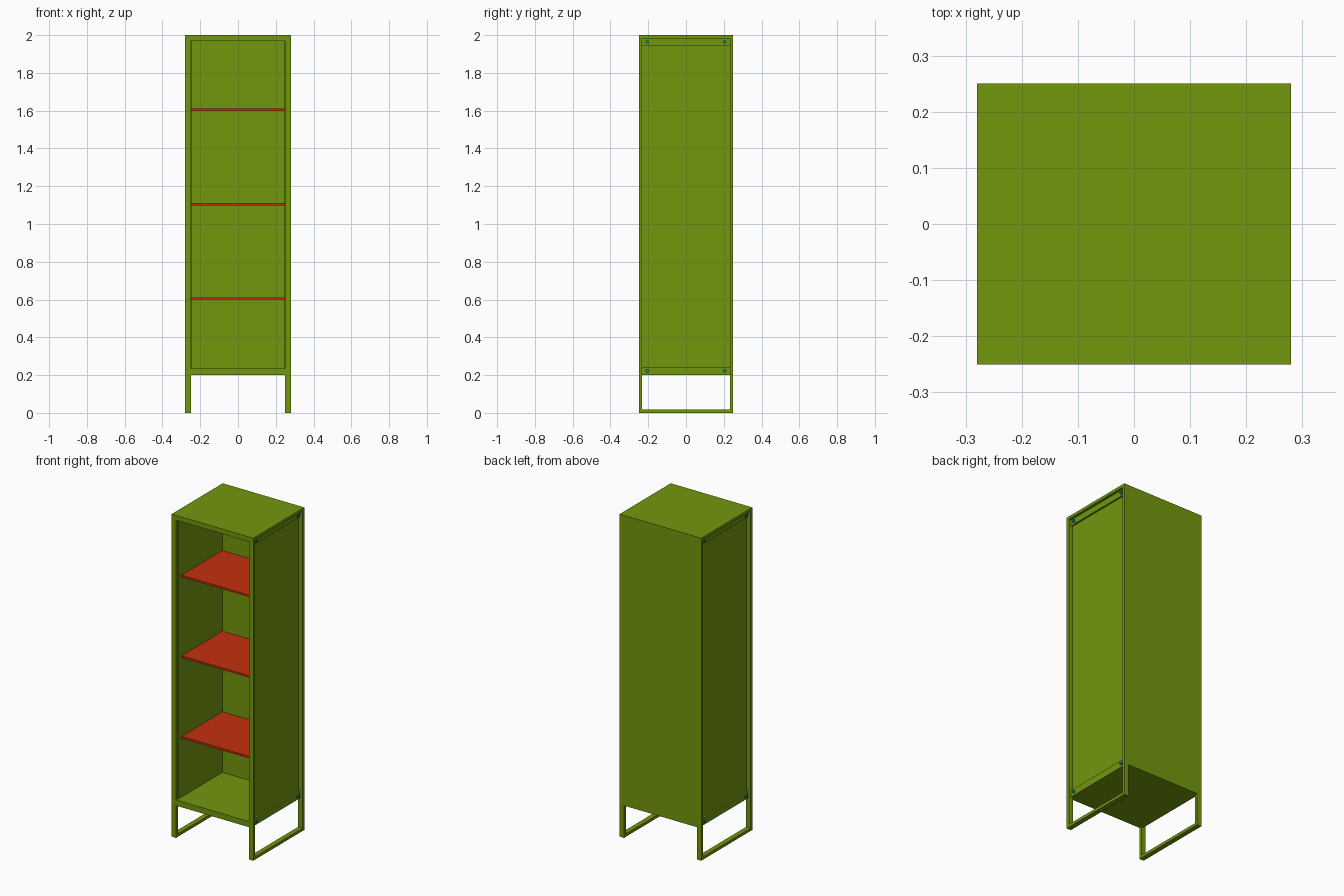
import bpy, bmesh, math
from mathutils import Matrix, Vector

if "Cube" in bpy.data.objects:
    bpy.data.objects.remove(bpy.data.objects["Cube"])


def material(name, rgb):
    m = bpy.data.materials.new(name)
    m.diffuse_color = (*rgb, 1)
    m.use_nodes = True
    m.node_tree.nodes["Principled BSDF"].inputs["Base Color"].default_value = m.diffuse_color
    return m


GREEN = material("green_paint", (0.17, 0.31, 0.004))
RED = material("red_shelf", (0.54, 0.03, 0.005))
CYAN = material("bolt_cyan", (0.0, 0.25, 0.3))


def finish(name, bm, mat):
    bmesh.ops.recalc_face_normals(bm, faces=bm.faces)
    me = bpy.data.meshes.new(name)
    bm.to_mesh(me)
    bm.free()
    me.materials.append(mat)
    ob = bpy.data.objects.new(name, me)
    bpy.context.collection.objects.link(ob)
    return ob


def box(name, x, y, z, mat=GREEN):
    """Box from (min, max) ranges on each axis."""
    bm = bmesh.new()
    size = [b - a for a, b in (x, y, z)]
    mid = Vector([(a + b) / 2 for a, b in (x, y, z)])
    bmesh.ops.create_cube(bm, size=1, matrix=Matrix.Translation(mid) @ Matrix.Diagonal((*size, 1)))
    return finish(name, bm, mat)


def ring(name, x, half_y, z, bar):
    """Closed rectangular tube frame standing in the y-z plane."""
    bm = bmesh.new()
    loops = []
    for px in x:
        for inset in (0, bar):
            h, lo, hi = half_y - inset, z[0] + inset, z[1] - inset
            loops.append([bm.verts.new((px, a, b)) for a, b in ((-h, lo), (h, lo), (h, hi), (-h, hi))])
    o0, i0, o1, i1 = loops
    for a, b in ((o0, i0), (i0, i1), (i1, o1), (o1, o0)):
        for k in range(4):
            n = (k + 1) % 4
            bm.faces.new((a[k], a[n], b[n], b[k]))
    return finish(name, bm, GREEN)


W, D = 0.28, 0.25          # half width, half depth
IN, BAR = 0.25, 0.018      # inner face of the frames, bar width

# Cabinet carcass between the side frames
box("top_panel", (-IN, IN), (-D, D), (1.97, 2.0))
box("bottom_panel", (-IN, IN), (-D, D), (0.2, 0.235))
box("back_panel", (-IN, IN), (0.2, D), (0.235, 1.97))

# Shelves
for i, z in enumerate((0.605, 1.105, 1.605)):
    box(f"shelf_{i + 1}", (-0.248, 0.248), (-0.2, 0.2), (z - 0.006, z + 0.006), RED)

# Side frames with recessed sheet, rails and bolts
for side, s in (("left", -1), ("right", 1)):
    def span(a, b):
        return tuple(sorted((s * a, s * b)))
    ring(f"{side}_frame", span(IN, W), D, (0, 2), BAR)
    inner = D - BAR
    box(f"{side}_panel", span(0.247, 0.253), (-inner, inner), (0.2, 2 - BAR))
    for level, z in (("top", (1.945, 1.982)), ("bottom", (0.2, 0.243))):
        box(f"{side}_{level}_rail", span(0.253, 0.264), (-inner, inner), z)
        zc = 1.964 if level == "top" else 0.222
        for pos, y in (("front", -0.205), ("back", 0.205)):
            bm = bmesh.new()
            bmesh.ops.create_cone(bm, cap_ends=True, segments=16, radius1=0.009, radius2=0.009, depth=0.02,
                                  matrix=Matrix.Translation((s * 0.262, y, zc)) @ Matrix.Rotation(math.pi / 2, 4, 'Y'))
            bolt = finish(f"{side}_{level}_{pos}_bolt", bm, CYAN)
            for p in bolt.data.polygons:
                p.use_smooth = len(p.vertices) == 4
